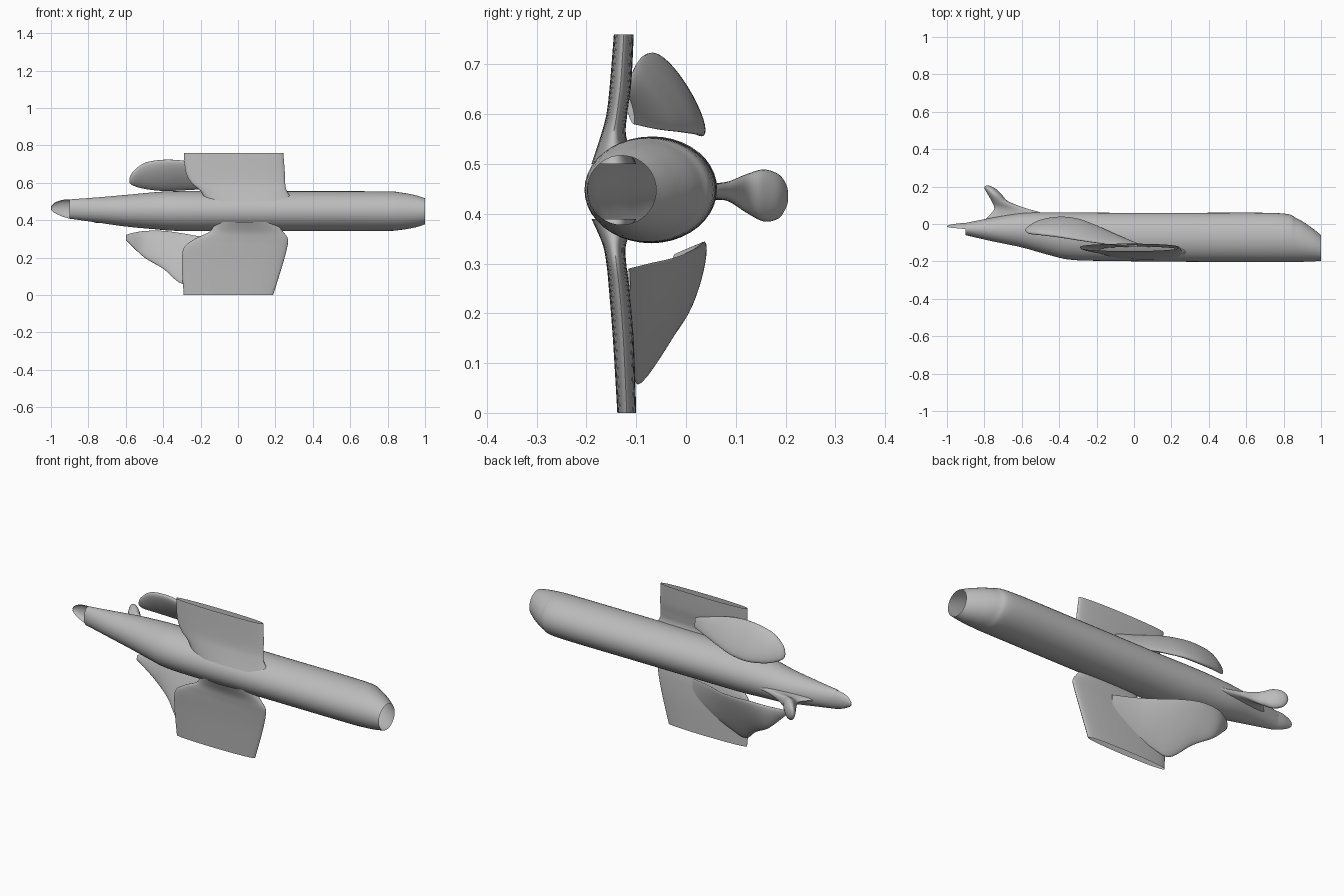
import bpy, bmesh, math

cube = bpy.data.objects.get("Cube")
if cube:
    bpy.data.objects.remove(cube)

grey = bpy.data.materials.new("plain grey")
grey.use_nodes = True
colour = (0.5, 0.5, 0.5, 1)
grey.diffuse_color = colour
grey.node_tree.nodes["Principled BSDF"].inputs["Base Color"].default_value = colour


def refine(rows, steps=6):
    """Pass a smooth curve through every column of the station rows."""
    out = []
    for i in range(len(rows) - 1):
        a, b = rows[max(i - 1, 0)], rows[i]
        c, d = rows[i + 1], rows[min(i + 2, len(rows) - 1)]
        for k in range(steps):
            t = k / steps
            out.append([q + 0.5 * t * (r - p + t * (2 * p - 5 * q + 4 * r - s
                        + t * (3 * (q - r) + s - p)))
                        for p, q, r, s in zip(a, b, c, d)])
    return out + [list(rows[-1])]


def loft(name, rings, closed=True, caps=()):
    """Skin a list of rings; caps lists the ring indices to close."""
    bm = bmesh.new()
    grid = [[bm.verts.new(p) for p in ring] for ring in rings]
    n = len(grid[0])
    for a, b in zip(grid, grid[1:]):
        for j in range(n if closed else n - 1):
            k = (j + 1) % n
            bm.faces.new((a[j], a[k], b[k], b[j]))
    for c in caps:
        bm.faces.new(grid[c])
    bmesh.ops.recalc_face_normals(bm, faces=bm.faces)
    mesh = bpy.data.meshes.new(name)
    bm.to_mesh(mesh)
    bm.free()
    mesh.materials.append(grey)
    obj = bpy.data.objects.new(name, mesh)
    bpy.context.collection.objects.link(obj)
    bpy.ops.object.select_all(action='DESELECT')
    obj.select_set(True)
    bpy.context.view_layer.objects.active = obj
    bpy.ops.object.shade_smooth_by_angle(angle=math.radians(50))
    return obj


def oval(low_a, high_a, low_b, high_b, n=40, start=0.0, sweep=2 * math.pi):
    """Points of an ellipse, or an arc of it, inside the given bounds."""
    return [((low_a + high_a) / 2 + (high_a - low_a) / 2 * math.cos(start + sweep * i / n),
             (low_b + high_b) / 2 + (high_b - low_b) / 2 * math.sin(start + sweep * i / n))
            for i in range(n)]


# Open fuselage tube: x, low y, high y, low z, high z
hull = [(1, -.198, -.06, .378, .517), (.95, -.2, -.02, .362, .533),
        (.87, -.203, .03, .348, .548), (.77, -.204, .058, .342, .554),
        (.3, -.202, .06, .341, .555), (-.1, -.198, .06, .341, .555),
        (-.33, -.192, .062, .343, .555), (-.45, -.167, .062, .352, .549),
        (-.6, -.125, .058, .366, .535), (-.75, -.094, .035, .387, .522),
        (-.9, -.06, .006, .408, .511)]
loft("fuselage", [[(r[0], y, z) for y, z in oval(*r[1:])] for r in refine(hull)])

# Thin scoop lip left beyond the tail cut
lip = [(-.9, -.06, .006, .408, .511), (-.94, -.05, .003, .42, .508),
       (-.975, -.038, -.003, .436, .496), (-.995, -.025, -.008, .45, .48),
       (-1, -.02, -.015, .46, .47)]
loft("tail_lip", [[(r[0], y, z) for y, z in
                   oval(*r[1:], n=20, start=-math.pi / 2, sweep=math.pi * 20 / 19)]
                  for r in refine(lip)], closed=False)

# Upright tail blade with rounded paddle end: y, low x, high x, low z, high z
blade = [(.02, -.8, -.42, .425, .465), (.055, -.765, -.48, .428, .462),
         (.085, -.747, -.58, .425, .465), (.12, -.76, -.67, .403, .479),
         (.155, -.78, -.705, .385, .489), (.185, -.797, -.735, .39, .48),
         (.2, -.799, -.76, .41, .462), (.205, -.79, -.775, .425, .445)]
loft("tail_blade", [[(x, r[0], z) for x, z in oval(*r[1:], n=28)]
                    for r in refine(blade)], caps=(-1,))


def wing(name, rows):
    """Open-tipped wing from z, rear x, front x, low y, high y."""
    rings = []
    for z, rear, front, low, high in refine(rows):
        mid, half = (rear + front) / 2, (front - rear) / 2
        ring = []
        for i in range(40):
            a = 2 * math.pi * i / 40
            s = math.sin(a)
            thick = math.copysign(abs(s) ** 0.8, s) * (high - low) / 2
            ring.append((mid + half * math.cos(a), (low + high) / 2 + thick, z))
        rings.append(ring)
    loft(name, rings)


wing("upper_wing", [(.5, -.17, .3, -.19, -.1), (.555, -.2, .262, -.172, -.12),
                    (.6, -.25, .252, -.16, -.118), (.66, -.28, .25, -.153, -.11),
                    (.76, -.29, .242, -.145, -.105)])
wing("lower_wing", [(.39, -.12, .2, -.19, -.1), (.34, -.15, .24, -.168, -.12),
                    (.3, -.23, .267, -.16, -.12), (.25, -.29, .262, -.155, -.113),
                    (.15, -.3, .235, -.147, -.105), (0, -.29, .188, -.138, -.1)])


def lobe(name, rows):
    """Curled rear panel from x, inner y and z, outer y and z, thickness."""
    rings = []
    for x, yi, zi, yo, zo, t in refine(rows):
        dy, dz = yo - yi, zo - zi
        length = math.hypot(dy, dz)
        ny, nz = -dz / length, dy / length
        rings.append([(x, yi + dy * u + ny * v, zi + dz * u + nz * v)
                      for u, v in oval(0, 1, -t / 2, t / 2, n=32)])
    loft(name, rings, caps=(0, -1))


lobe("upper_rear_lobe", [(-.58, -.028, .6, -.038, .625, .01),
                         (-.56, -.012, .585, -.048, .66, .03),
                         (-.5, .018, .568, -.055, .705, .045),
                         (-.4, .035, .557, -.068, .722, .05),
                         (-.3, .026, .56, -.085, .718, .045),
                         (-.2, -.01, .565, -.1, .7, .035),
                         (-.1, -.055, .57, -.112, .67, .025),
                         (.02, -.105, .58, -.12, .64, .012)])
lobe("lower_rear_lobe", [(-.6, -.02, .32, -.025, .295, .01),
                         (-.57, .005, .33, -.015, .265, .025),
                         (-.5, .033, .342, -.005, .2, .032),
                         (-.4, .036, .343, -.04, .14, .035),
                         (-.3, .018, .33, -.092, .06, .03),
                         (-.2, -.02, .313, -.105, .08, .025),
                         (-.08, -.075, .3, -.115, .12, .02),
                         (.04, -.115, .29, -.12, .17, .01)])
